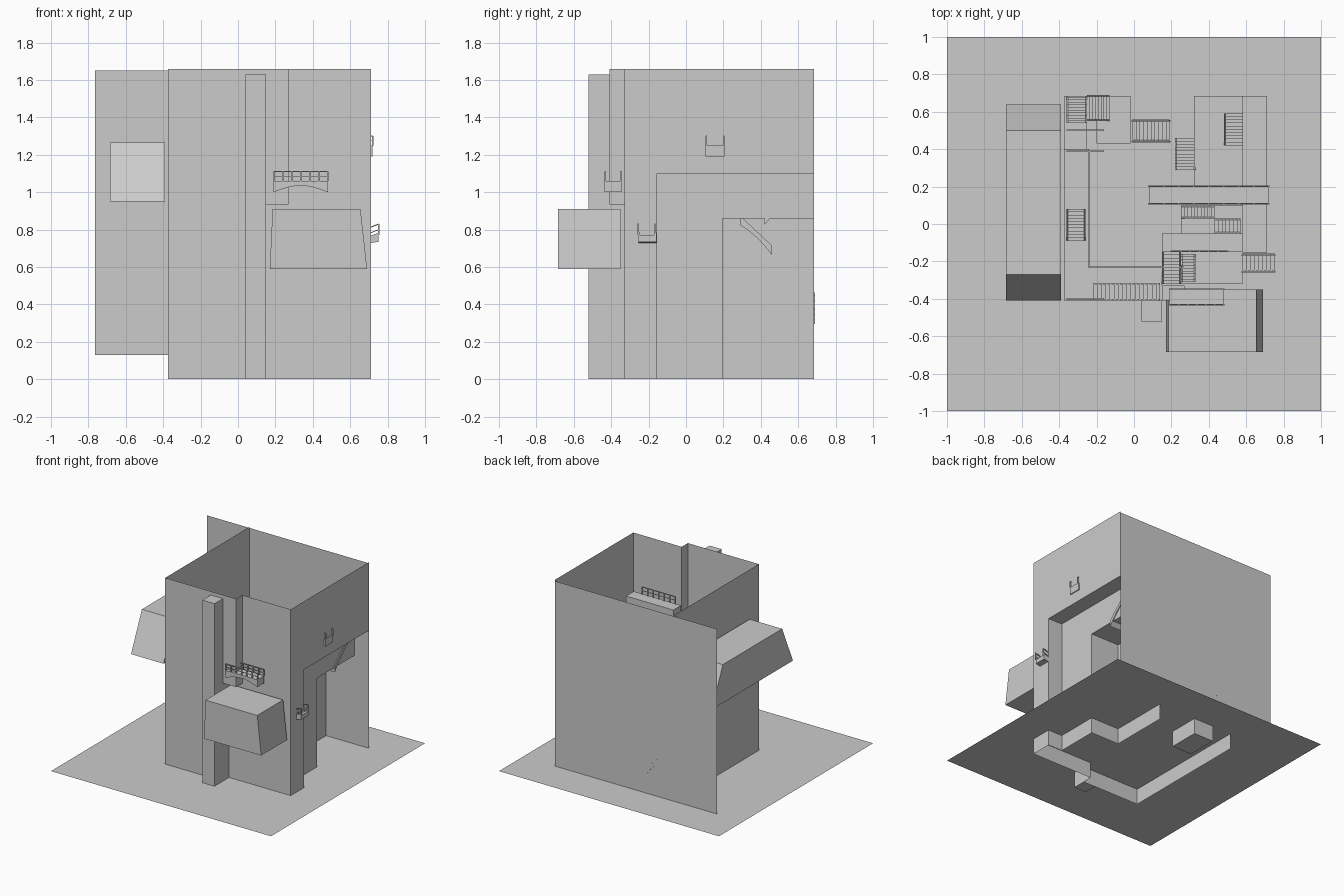
import bpy, math
from mathutils import Vector

if "Cube" in bpy.data.objects:
    bpy.data.objects.remove(bpy.data.objects["Cube"])


def mesh(name, verts, faces):
    me = bpy.data.meshes.new(name)
    me.from_pydata(verts, [], faces)
    ob = bpy.data.objects.new(name, me)
    bpy.context.collection.objects.link(ob)
    return ob


def sheet(name, axis, at, a0, a1, b0, b1):
    """Flat rectangle perpendicular to an axis."""
    pts = []
    for a, b in ((a0, b0), (a1, b0), (a1, b1), (a0, b1)):
        p = [a, b]
        p.insert("xyz".index(axis), at)
        pts.append(p)
    return mesh(name, pts, [(0, 1, 2, 3)])


def box(name, x0, x1, y0, y1, z0, z1, tx=(0, 0), ty=(0, 0)):
    """Box whose top can be inset on each side by tx, ty."""
    v = [(x0, y0, z0), (x1, y0, z0), (x1, y1, z0), (x0, y1, z0),
         (x0 + tx[0], y0 + ty[0], z1), (x1 - tx[1], y0 + ty[0], z1),
         (x1 - tx[1], y1 - ty[1], z1), (x0 + tx[0], y1 - ty[1], z1)]
    f = [(3, 2, 1, 0), (4, 5, 6, 7), (0, 1, 5, 4), (1, 2, 6, 5), (2, 3, 7, 6), (3, 0, 4, 7)]
    return mesh(name, v, f)


def extrude(name, prof, origin, along, across, w):
    """Extrude a (distance, height) profile sideways."""
    o, d, c = Vector(origin), Vector(along), Vector(across)
    n = len(prof)
    v = [o + d * s + Vector((0, 0, h)) + c * k for k in (0, w) for s, h in prof]
    f = [tuple(range(n))[::-1], tuple(range(n, 2 * n))]
    f += [(i, (i + 1) % n, n + (i + 1) % n, n + i) for i in range(n)]
    return mesh(name, v, f)


def bar(name, a, b, r=0.003):
    """Thin square rail or post between two points."""
    a, b = Vector(a), Vector(b)
    d = (b - a).normalized()
    s = d.cross(Vector((0, 0, 1)))
    s = s.normalized() if s.length > 0.01 else Vector((1, 0, 0))
    t = d.cross(s)
    v = [p + (s * i + t * j) * r for p in (a, b) for i, j in ((-1, -1), (1, -1), (1, 1), (-1, 1))]
    return mesh(name, v, [(3, 2, 1, 0), (4, 5, 6, 7)] +
                [(i, (i + 1) % 4, 4 + (i + 1) % 4, 4 + i) for i in range(4)])


def railing(name, a, b, posts=2, h=0.06):
    a, b, up = Vector(a), Vector(b), Vector((0, 0, h))
    bar(name + "_top_rail", a + up, b + up)
    bar(name + "_mid_rail", a + up / 2, b + up / 2, 0.002)
    for i in range(posts):
        p = a.lerp(b, i / (posts - 1))
        bar(name + "_post", p, p + up, 0.004)


def stairs(name, x0, x1, y0, y1, z0, z1, axis, n=10, rails=False):
    """Flight along axis: z0 at the low-coordinate end, z1 at the high one."""
    along, across = ((1, 0, 0), (0, 1, 0)) if axis == "x" else ((0, 1, 0), (1, 0, 0))
    length, w = (x1 - x0, y1 - y0) if axis == "x" else (y1 - y0, x1 - x0)
    org = (x0, y0, 0)
    prof = []
    for i in range(n):
        h = z0 + (z1 - z0) * (i + (z1 > z0)) / n
        prof += [(length * i / n, h), (length * (i + 1) / n, h)]
    # arched underside
    for i in range(7):
        t = 1 - i / 6
        prof.append((length * t, z0 + (z1 - z0) * t - 0.035 + 0.015 * math.sin(math.pi * t)))
    extrude(name, prof, org, along, across, w)
    # side strings and optional hand rails
    for k in (0, w - 0.008):
        o = Vector(org) + Vector(across) * k
        extrude(name + "_string", [(0, z0), (length, z1), (length, z1 + .014), (0, z0 + .014)],
                o, along, across, 0.008)
        if rails:
            railing(name + "_rail", o + Vector((0, 0, z0)), o + Vector(along) * length + Vector((0, 0, z1)))


def bridge(name, x0, x1, y0, y1, z, posts=7):
    """Deck with arched underside and a railing on both sides."""
    n, L = 12, x1 - x0
    prof = [(0, z), (L, z), (L, z - .06)]
    prof += [(L * (1 - i / n), z - .06 + .035 * math.sin(math.pi * i / n)) for i in range(1, n + 1)]
    extrude(name, prof, (x0, y0, 0), (1, 0, 0), (0, 1, 0), y1 - y0)
    for y in (y0 + .004, y1 - .004):
        railing(name + "_rail", (x0, y, z), (x1, y, z), posts, .05)


G, T = 0.13, 1.66
L, R, F, B = -0.375, 0.71, -0.41, 0.685
sheet("base_plane", "z", G, -1, 1, -1, 1)

# Outer walls
sheet("back_wall", "y", B + .003, -.765, R, G, 1.65)
sheet("left_wall", "x", L, F, B, 0, T)
sheet("front_wall_left", "y", F, L, .15, 0, T)
sheet("front_wall_upper", "y", F, .15, .27, .935, T)
sheet("front_wall_right_low", "y", -.33, .15, R, 0, .935)
sheet("front_wall_right_high", "y", -.33, .27, R, .935, T)
sheet("front_jog_low", "x", .15, F, -.33, 0, .935)
sheet("front_jog_high", "x", .27, F, -.33, .935, T)
sheet("front_jog_underside", "z", .935, .15, .27, F, -.33)
sheet("right_wall_upper", "x", R, -.33, B, 1.10, T)
sheet("right_wall_lower", "x", R, -.33, -.155, 0, 1.10)

# Stepped undercut on the right side
sheet("undercut_return", "y", -.155, .58, R, 0, 1.10)
sheet("upper_terrace", "z", 1.10, .58, R, -.155, B)
sheet("undercut_wall", "x", .58, -.155, .195, 0, 1.10)
sheet("terrace_riser", "x", .58, .195, B, .86, 1.10)
sheet("middle_terrace", "z", .86, .32, .58, .195, B)
sheet("undercut_cross_wall", "y", .195, .32, .58, 0, .86)
sheet("undercut_inner_wall", "x", .32, .195, B, 0, .86)

# Bay boxes and front pillar
box("front_pillar", .04, .15, -.52, F, 0, 1.63)
box("front_bay", .17, .69, -.685, -.35, .59, .91, tx=(.015, .035))
box("left_bay", -.685, -.39, -.41, .64, .95, 1.265, ty=(.14, .14))

# Interior floors and landings
box("sunken_pit", -.20, -.02, .43, B, 0, .33)
box("back_corner_landing", L, -.25, .40, B, .36, .45)
box("left_walkway", L, -.24, -.23, .40, .70, .74)
box("front_walkway", L, .15, F, -.23, .70, .74)
box("front_right_landing", .15, .58, -.32, -.15, .66, .70)
box("high_walkway", .15, .58, -.15, -.05, 1.22, 1.28)
box("inner_block", .25, .58, -.05, .10, .82, .86)
railing("left_walkway_rail", (-.24, -.23, .74), (-.24, .39, .74), 6)
railing("front_walkway_rail", (-.24, -.23, .74), (.26, -.23, .74), 5)
railing("high_walkway_rail", (.2, -.145, 1.28), (.5, -.145, 1.28), 7)

# Bridges
bridge("front_bridge", .19, .48, -.435, -.345, 1.06)
bridge("hall_bridge", .08, .72, .105, .205, 1.25, 9)

# Stair flights
stairs("terrace_stair_low", .22, .33, .29, .46, .86, .70, "y")
stairs("terrace_stair_high", .48, .587, .42, .59, .86, 1.03, "y")
stairs("back_stair", -.01, .19, .44, .56, .45, .66, "x", 10, True)
stairs("corner_stair_side", -.36, -.25, .54, .68, .60, .45, "y")
stairs("corner_stair_back", -.25, -.13, .55, .69, .45, .33, "x", 8)
stairs("left_stair", -.36, -.26, -.09, .08, .74, .90, "y")
stairs("front_stair", -.22, .14, F, -.315, .74, .92, "x", 16)
stairs("front_right_stair", .15, .25, -.32, -.15, .70, .86, "y")
stairs("side_stair", .25, .33, -.31, -.16, .86, .70, "y")
stairs("block_stair", .25, .43, .03, .10, .86, 1.0, "x")
stairs("block_stair_turn", .43, .57, -.05, .03, 1.0, 1.1, "x", 7)
stairs("balcony_stair", .58, .752, -.255, -.158, .70, .77, "x", 8, True)

# Posts at the ends of the left gallery
for y in (-.40, .39, .50):
    bar("gallery_post", (-.36, y, .8), (-.16, y, .8), .004)
